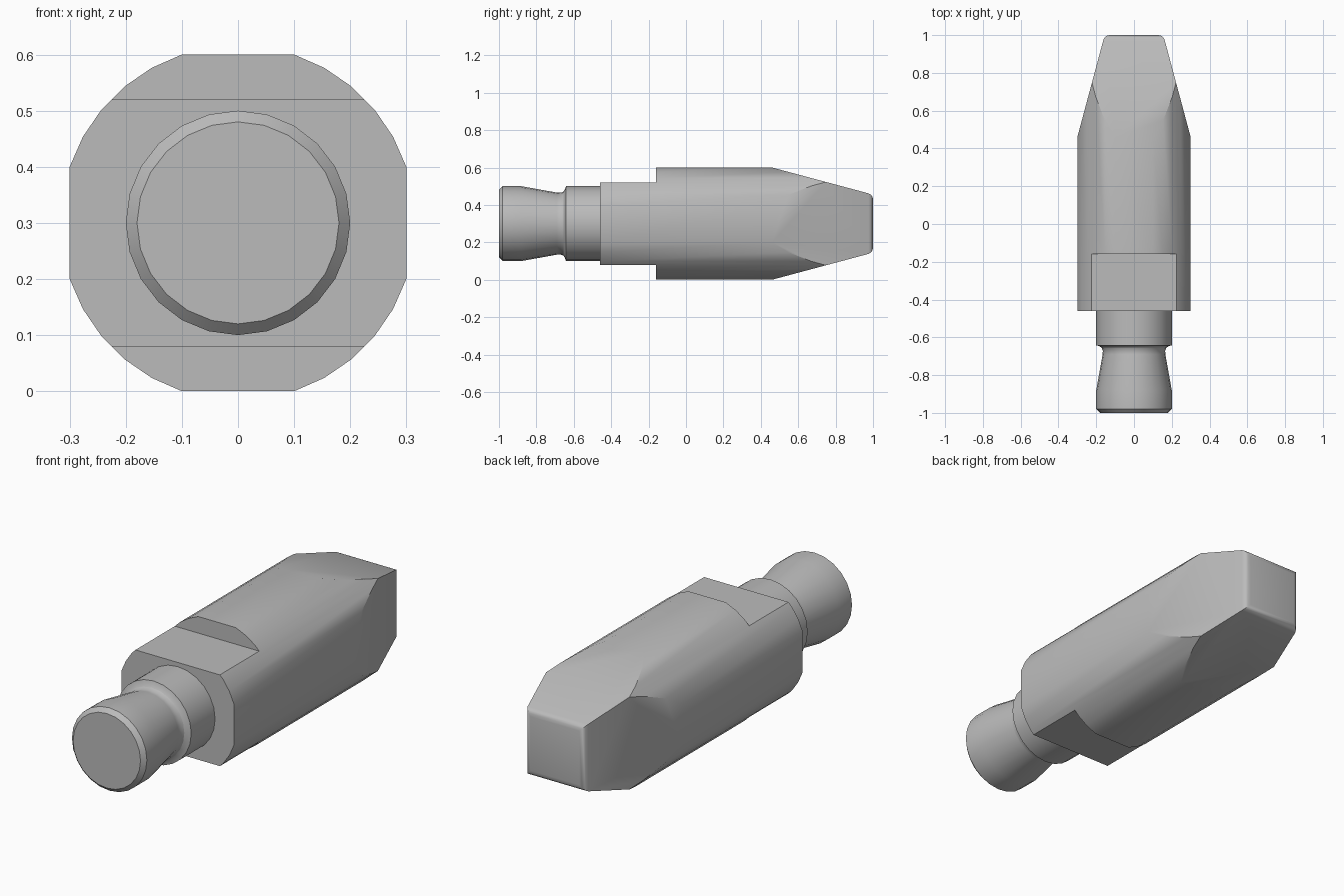
import bpy, bmesh, math
from mathutils import Vector

cube = bpy.data.objects.get("Cube")
if cube:
    bpy.data.objects.remove(cube, do_unlink=True)

AXIS_Z = 0.3      # height of the centre line
HALF = 0.3        # half width across the flats
CORNER = 0.1      # half width of each flat
FRONT, STEP, TAPER, TIP = -0.46, -0.16, 0.46, 1.0

steel = bpy.data.materials.new("grey steel")
steel.use_nodes = True
colour = (0.5, 0.5, 0.5, 1)
steel.diffuse_color = colour
steel.node_tree.nodes["Principled BSDF"].inputs["Base Color"].default_value = colour


def make_object(name, bm):
    bmesh.ops.recalc_face_normals(bm, faces=bm.faces)
    mesh = bpy.data.meshes.new(name)
    bm.to_mesh(mesh)
    bm.free()
    mesh.materials.append(steel)
    obj = bpy.data.objects.new(name, mesh)
    bpy.context.collection.objects.link(obj)
    return obj


def activate(obj):
    bpy.ops.object.select_all(action='DESELECT')
    obj.select_set(True)
    bpy.context.view_layer.objects.active = obj


def smooth(obj):
    activate(obj)
    bpy.ops.object.shade_smooth_by_angle(angle=math.radians(30))


# Body: round bar with four flats, extruded along y
bm = bmesh.new()
radius = math.hypot(HALF, CORNER)
start = math.atan2(CORNER, HALF)
steps = 5
verts = []
for quarter in range(4):
    for i in range(steps + 1):
        a = quarter * math.pi / 2 + start + (math.pi / 2 - 2 * start) * i / steps
        verts.append(bm.verts.new((radius * math.cos(a), FRONT, AXIS_Z + radius * math.sin(a))))
base = bm.faces.new(verts)
extruded = bmesh.ops.extrude_face_region(bm, geom=[base], use_keep_orig=True)
moved = [g for g in extruded["geom"] if isinstance(g, bmesh.types.BMVert)]
bmesh.ops.translate(bm, verts=moved, vec=(0, TIP - FRONT, 0))
bmesh.ops.recalc_face_normals(bm, faces=bm.faces)

# Four sloping planes cut the tapered end
slope = math.tan(math.radians(15))
for side in (Vector((1, 0, 0)), Vector((-1, 0, 0)), Vector((0, 0, 1)), Vector((0, 0, -1))):
    cut = bmesh.ops.bisect_plane(
        bm, geom=bm.verts[:] + bm.edges[:] + bm.faces[:],
        plane_co=Vector((0, TAPER, AXIS_Z)) + side * HALF,
        plane_no=(side + Vector((0, slope, 0))).normalized(), clear_outer=True)
    bmesh.ops.holes_fill(bm, edges=[e for e in bm.edges if e.is_boundary])

# Rounded rim of the tip
rim = [e for e in bm.edges if all(v.co.y > TIP - 0.001 for v in e.verts)]
bmesh.ops.bevel(bm, geom=rim, offset=0.025, segments=3, profile=0.5, affect='EDGES')
body = make_object("body", bm)

# Wrench flats cut above and below at the front of the body
for sign in (1, -1):
    bm = bmesh.new()
    bmesh.ops.create_cube(bm, size=1)
    bmesh.ops.scale(bm, verts=bm.verts, vec=(1, 0.6, 0.2))
    bmesh.ops.translate(bm, verts=bm.verts, vec=(0, STEP - 0.3, AXIS_Z + sign * 0.32))
    cutter = make_object("flat_cutter", bm)
    cutter.hide_render = True
    mod = body.modifiers.new("flat", 'BOOLEAN')
    mod.operation = 'DIFFERENCE'
    mod.solver = 'EXACT'
    mod.object = cutter
    activate(body)
    bpy.ops.object.modifier_apply(modifier=mod.name)
    bpy.data.objects.remove(cutter, do_unlink=True)
smooth(body)

# Stem: lathed profile of (y, radius) with chamfered end and waisted groove
profile = [(-1, 0), (-1, 0.18), (-0.98, 0.2), (-0.88, 0.2), (-0.69, 0.166),
           (-0.67, 0.165), (-0.655, 0.172), (-0.647, 0.184), (-0.642, 0.2),
           (-0.45, 0.2), (-0.45, 0)]
bm = bmesh.new()
points = [bm.verts.new((r, y, AXIS_Z)) for y, r in profile]
edges = [bm.edges.new(pair) for pair in zip(points, points[1:])]
bmesh.ops.spin(bm, geom=points + edges, cent=(0, 0, AXIS_Z), axis=(0, 1, 0),
               angle=math.tau, steps=24)
bmesh.ops.remove_doubles(bm, verts=bm.verts, dist=0.0005)
smooth(make_object("stem", bm))
